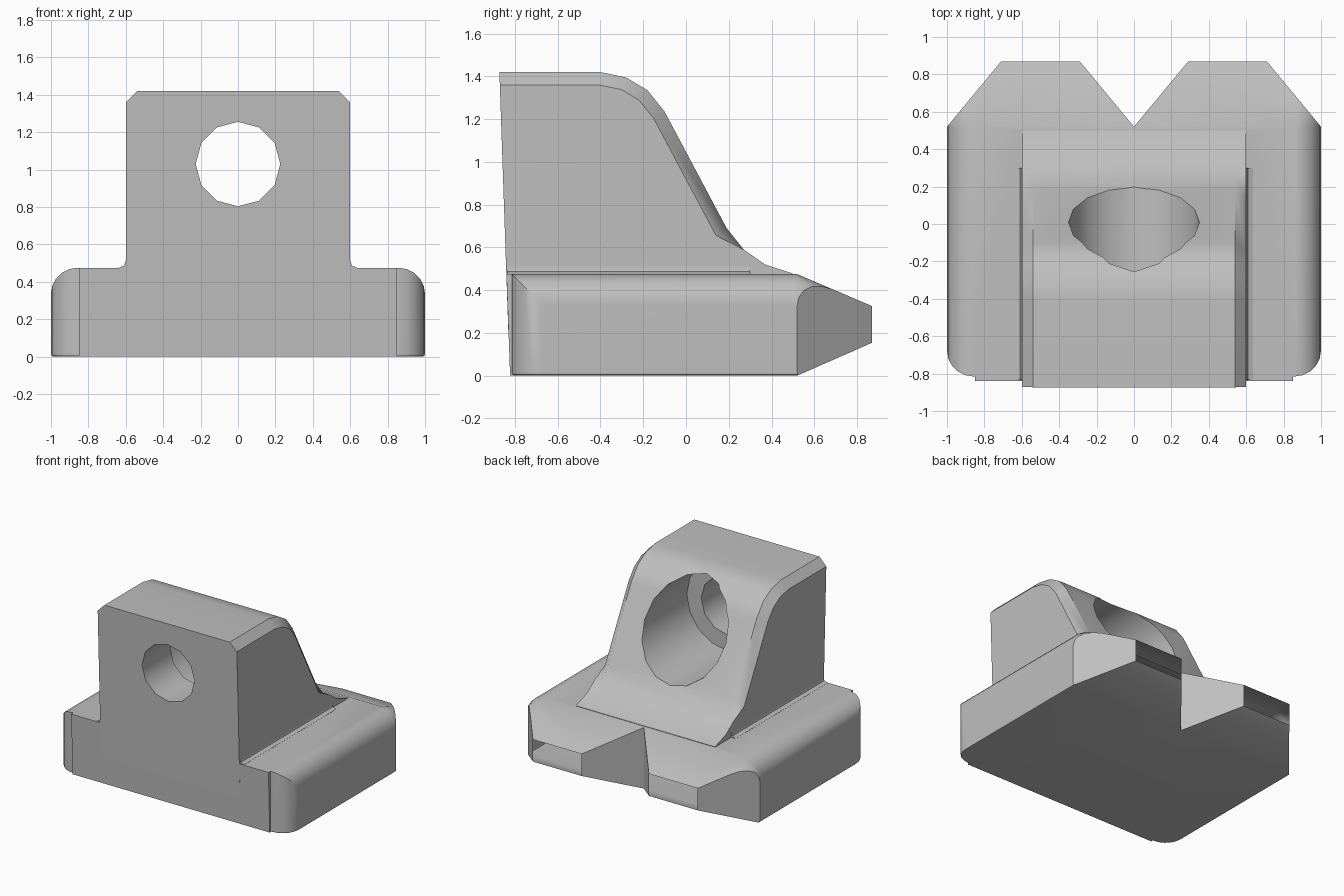
import bpy, bmesh, math
from mathutils import Vector

if "Cube" in bpy.data.objects:
    bpy.data.objects.remove(bpy.data.objects["Cube"])

grey = bpy.data.materials.new("plain_grey")
grey.use_nodes = True
COLOR = (0.52, 0.52, 0.52, 1)
grey.diffuse_color = COLOR
grey.node_tree.nodes["Principled BSDF"].inputs["Base Color"].default_value = COLOR


def prism(pts, place, lo, hi):
    """Extrude a 2D outline; place(a, b, t) gives the 3D point."""
    bm = bmesh.new()
    rings = [[bm.verts.new(place(a, b, t)) for a, b in pts] for t in (lo, hi)]
    n = len(pts)
    for ring in rings:
        bm.faces.new(ring)
    for i in range(n):
        j = (i + 1) % n
        bm.faces.new((rings[0][i], rings[0][j], rings[1][j], rings[1][i]))
    bmesh.ops.recalc_face_normals(bm, faces=bm.faces)
    return bm


def along_x(a, b, t):
    return (t, a, b)


def along_y(a, b, t):
    return (a, t, b)


def along_z(a, b, t):
    return (a, b, t)


def bevel(bm, rule, size, segments):
    edges = [e for e in bm.edges if rule(e.verts[0].co, e.verts[1].co)]
    bmesh.ops.bevel(bm, geom=edges, offset=size, segments=segments,
                    profile=0.5, affect='EDGES')


def finish(bm, name):
    bmesh.ops.recalc_face_normals(bm, faces=bm.faces)
    mesh = bpy.data.meshes.new(name)
    bm.to_mesh(mesh)
    bm.free()
    mesh.materials.append(grey)
    ob = bpy.data.objects.new(name, mesh)
    bpy.context.collection.objects.link(ob)
    return ob


def combine(target, other, operation):
    mod = target.modifiers.new("combine", 'BOOLEAN')
    mod.operation, mod.solver, mod.object = operation, 'EXACT', other
    bpy.context.view_layer.objects.active = target
    bpy.ops.object.modifier_apply(modifier=mod.name)
    bpy.data.objects.remove(other)


def circle(radius, n, z):
    return [(radius * math.sin(2 * math.pi * i / n),
             z + radius * math.cos(2 * math.pi * i / n)) for i in range(n)]


# Base block with tapered rear, rounded top sides and front corners
BASE_TOP, REAR, TIP = 0.475, 0.52, 0.87
bm = prism([(-0.815, 0), (-0.815, BASE_TOP), (REAR, BASE_TOP), (0.93, 0.3),
            (0.93, 0.18), (REAR, 0)], along_x, -1, 1)


def rounded(p, q):
    top_side = p.x == q.x and min(p.z, q.z) > 0.29
    front_corner = p.x == q.x and max(p.y, q.y) < -0.8
    return top_side or front_corner


bevel(bm, rounded, 0.14, 5)
bevel(bm, lambda p, q: max(p.z, q.z) < 0.001 and min(p.y, q.y) < 0.5, 0.015, 2)
base = finish(bm, "clamp_block")

# Plan outline: angled prongs and V notch
plan = [(-1.1, -1), (1.1, -1), (1.1, 0.399), (1, REAR), (0.71, TIP),
        (0.29, TIP), (0, REAR), (-0.29, TIP), (-0.71, TIP), (-1, REAR), (-1.1, 0.399)]
combine(base, finish(prism(plan, along_z, -0.5, 1), "plan_outline"), 'INTERSECT')

# Raised front plate, leaning slightly forward
plate = [(-0.823, 0), (-0.84, BASE_TOP), (-0.6, BASE_TOP), (-0.6, 0)]
combine(base, finish(prism(plate, along_x, -0.85, 0.85), "front_plate"), 'UNION')

# Upright with a sweeping back and chamfered rim
side = [(-0.831, 0.2), (-0.873, 1.42), (-0.4, 1.42), (-0.28, 1.395), (-0.18, 1.335),
        (-0.1, 1.235), (0.19, 0.69), (0.27, 0.59), (0.37, 0.52), (0.5, 0.478), (0.5, 0.2)]
bm = prism(side, along_x, -0.6, 0.6)
bevel(bm, lambda p, q: p.x == q.x and min(p.z, q.z) > 0.58, 0.06 * math.sqrt(2) / math.sqrt(2), 1)
combine(base, finish(bm, "upright"), 'UNION')

# Small fillets where the upright meets the base
for s in (-1, 1):
    fillet = [(s * 0.59, 0.46), (s * 0.59, 0.515), (s * 0.6, 0.515),
              (s * 0.609, 0.487), (s * 0.637, 0.476), (s * 0.637, 0.46)]
    combine(base, finish(prism(fillet, along_y, -0.835, 0.3), "fillet"), 'UNION')

# Through hole and wider counterbore from the back
combine(base, finish(prism(circle(0.226, 12, 1.03), along_y, -1, 0.6), "hole"), 'DIFFERENCE')
combine(base, finish(prism(circle(0.35, 16, 1.03), along_y, -0.51, 0.6), "counterbore"), 'DIFFERENCE')

# Open prong ends
bm = bmesh.new()
bm.from_mesh(base.data)
ends = [f for f in bm.faces if all(v.co.y > TIP - 0.002 for v in f.verts)]
bmesh.ops.delete(bm, geom=ends, context='FACES')
bm.to_mesh(base.data)
bm.free()

bpy.ops.object.select_all(action='DESELECT')
base.select_set(True)
bpy.context.view_layer.objects.active = base
bpy.ops.object.shade_smooth_by_angle(angle=math.radians(32))
normals = base.modifiers.new("even_shading", 'WEIGHTED_NORMAL')
normals.keep_sharp = True
